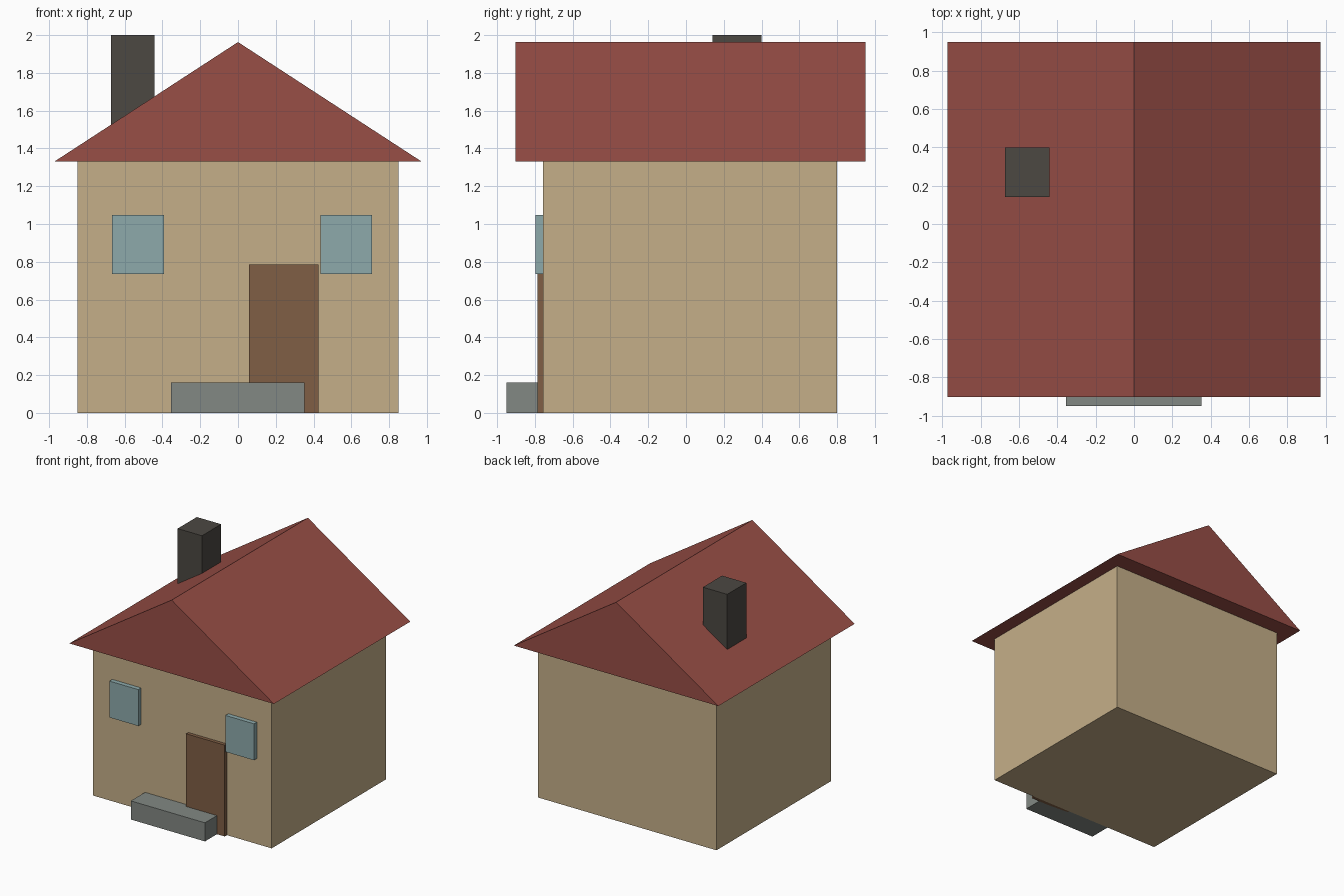
import bpy

if "Cube" in bpy.data.objects:
    bpy.data.objects.remove(bpy.data.objects["Cube"])


def material(name, rgb):
    """Flat colour given as sRGB 0-255, stored as linear."""
    lin = [((c / 255 + 0.055) / 1.055) ** 2.4 for c in rgb]
    mat = bpy.data.materials.new(name)
    mat.diffuse_color = (*lin, 1)
    mat.use_nodes = True
    mat.node_tree.nodes["Principled BSDF"].inputs["Base Color"].default_value = mat.diffuse_color
    return mat


def extrude_y(name, profile, y0, y1, mat):
    """Solid made by sweeping an x-z profile (anticlockwise from the front) along y."""
    n = len(profile)
    verts = [(x, y, z) for y in (y0, y1) for x, z in profile]
    faces = [tuple(range(n)), tuple(reversed(range(n, 2 * n)))]
    for i in range(n):
        j = (i + 1) % n
        faces.append((j, i, i + n, j + n))
    mesh = bpy.data.meshes.new(name)
    mesh.from_pydata(verts, [], faces)
    mesh.materials.append(mat)
    obj = bpy.data.objects.new(name, mesh)
    bpy.context.collection.objects.link(obj)
    return obj


def box(name, x, y, z, mat):
    profile = [(x[0], z[0]), (x[1], z[0]), (x[1], z[1]), (x[0], z[1])]
    return extrude_y(name, profile, y[0], y[1], mat)


tan = material("tan_plaster", (197, 175, 137))
red = material("red_tiles", (152, 78, 70))
brown = material("brown_wood", (128, 95, 69))
blue = material("blue_glass", (141, 170, 171))
grey = material("grey_stone", (130, 136, 131))
dark = material("dark_brick", (76, 72, 66))

FRONT = -0.757

# House body
box("walls", (-0.85, 0.85), (FRONT, 0.80), (0, 1.33), tan)

# Gable roof, a solid prism overhanging all sides
extrude_y("roof", [(-0.973, 1.33), (0.973, 1.33), (0, 1.963)], -0.902, 0.95, red)

# Chimney, sunk into the left slope
box("chimney", (-0.672, -0.441), (0.14, 0.40), (1.42, 2.0), dark)

# Door and front step
box("door", (0.058, 0.425), (-0.787, FRONT), (0, 0.785), brown)
box("front_step", (-0.354, 0.351), (-0.95, FRONT), (0, 0.16), grey)

# Windows
for side, x in (("left", (-0.666, -0.391)), ("right", (0.438, 0.71))):
    box(side + "_window", x, (-0.796, FRONT), (0.735, 1.048), blue)
